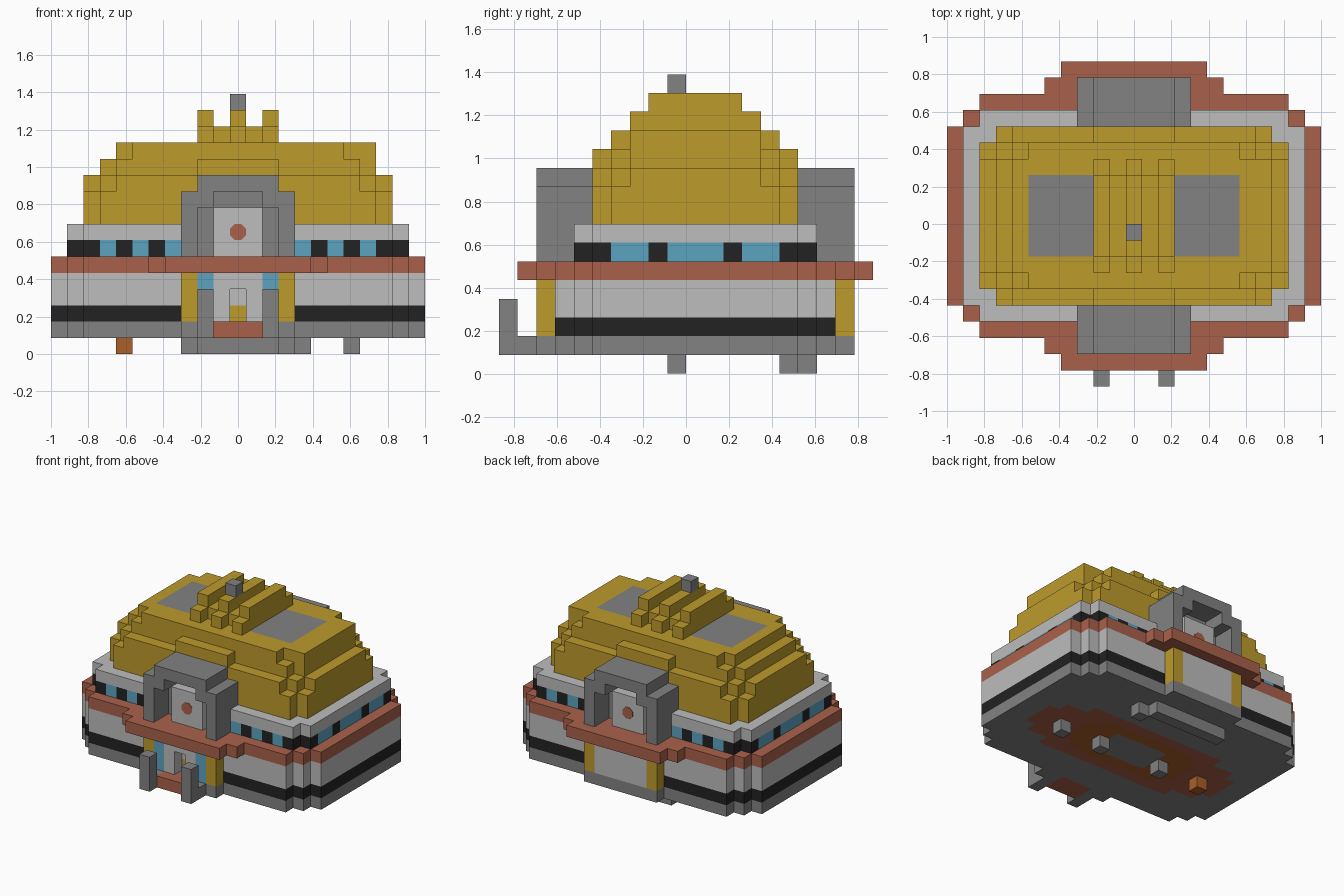
import bpy
import bmesh
from mathutils import Vector, Matrix

if "Cube" in bpy.data.objects:
    bpy.data.objects.remove(bpy.data.objects["Cube"])

UNIT = 2 / 23      # edge of one block
MID_X, MID_Y = 11.5, 10
DEPTH = 21         # front and back mirror about half of this


def material(name, hex_code):
    def linear(c):
        return c / 12.92 if c <= 0.04045 else ((c + 0.055) / 1.055) ** 2.4
    rgb = [linear(int(hex_code[i:i + 2], 16) / 255) for i in (0, 2, 4)]
    mat = bpy.data.materials.new(name)
    mat.use_nodes = True
    mat.diffuse_color = (*rgb, 1)
    bsdf = mat.node_tree.nodes["Principled BSDF"]
    bsdf.inputs["Base Color"].default_value = (*rgb, 1)
    bsdf.inputs["Roughness"].default_value = 0.9
    return mat


gold = material("gold", "BD9B2C")
grey = material("grey", "828282")
white = material("light grey", "BDBDBD")
black = material("black", "222222")
red = material("brick red", "AA614A")
blue = material("window blue", "5CA4C0")
orange = material("orange", "AA602B")

cells = {}         # block position -> part name
part_material = {}


def fill(part, mat, xs, ys, zs):
    """Fill a box of blocks; later parts replace earlier ones."""
    part_material[part] = mat
    for x in range(*xs):
        for y in range(*ys):
            for z in range(*zs):
                cells[x, y, z] = part


def carve(xs, ys, zs):
    for x in range(*xs):
        for y in range(*ys):
            for z in range(*zs):
                cells.pop((x, y, z), None)


def plan(part, mat, steps, zs):
    """Stepped outline: each step is (x inset, front y), mirrored both ways."""
    for inset, front in steps:
        fill(part, mat, (inset, 23 - inset), (front, DEPTH - front), zs)


def both(span):
    """A y span and its mirror image at the back."""
    return span, (DEPTH - span[1], DEPTH - span[0])


# Lower storey
outline = [(0, 5), (1, 4), (2, 3)]
plan("base", grey, outline, (1, 2))
plan("lower_stripe", black, outline, (2, 3))
plan("lower_wall", white, outline, (3, 5))
plan("ledge", red, outline + [(6, 2), (7, 1)], (5, 6))

# Upper storey with its band of windows
upper = [(1, 5), (2, 4)]
plan("window_band", black, upper, (6, 7))
plan("upper_wall", white, upper, (7, 8))
for ys in both((4, 5)):
    for x in (3, 5, 7, 15, 17, 19):
        fill("windows", blue, (x, x + 1), ys, (6, 7))
for xs in ((1, 2), (21, 22)):
    for ys in ((6, 8), (9, 12), (13, 15)):
        fill("windows", blue, xs, ys, (6, 7))

# Stepped roof
plan("roof", gold, [(2, 6), (3, 5)], (8, 10))
plan("roof", gold, [(2, 7), (3, 6), (4, 5)], (10, 11))
plan("roof", gold, [(3, 7), (4, 6), (9, 5)], (11, 12))
plan("roof", gold, [(4, 7), (5, 6)], (12, 13))
fill("roof", gold, (19, 20), (7, 14), (12, 13))
for xs in ((5, 9), (14, 18)):
    fill("roof_panels", grey, xs, (8, 13), (12, 13))

# Roof ridges and the antenna
fill("ridges", gold, (9, 14), (8, 13), (13, 14))
for x in (9, 11, 13):
    fill("ridges", gold, (x, x + 1), (7, 14), (13, 14))
    fill("ridges", gold, (x, x + 1), (8, 13), (14, 15))
fill("antenna", grey, (11, 12), (9, 10), (15, 16))

# Arched dormers with a box inside, front and back
for frame, opening, box in zip(both((2, 5)), both((2, 4)), both((3, 4))):
    fill("dormers", grey, (8, 15), frame, (6, 10))
    fill("dormers", grey, (9, 14), frame, (10, 11))
    carve((9, 14), opening, (6, 9))
    carve((10, 13), opening, (9, 10))
    fill("dormer_boxes", white, (10, 13), box, (6, 9))

# Door bays, front and back
for ys in both((2, 3)):
    fill("base", grey, (8, 15), ys, (1, 2))
    fill("bay_wall", white, (9, 14), ys, (2, 5))
    for x in (8, 14):
        fill("bay_columns", gold, (x, x + 1), ys, (2, 5))

# Front entrance
for x in (9, 13):
    fill("entrance_glass", blue, (x, x + 1), (2, 3), (2, 5))
    fill("entrance_posts", grey, (x, x + 1), (0, 1), (1, 4))
carve((11, 12), (2, 3), (2, 4))
fill("door_plate", gold, (11, 12), (3, 4), (2, 3))
fill("base", grey, (9, 14), (1, 2), (1, 2))
fill("doorstep", red, (10, 13), (1, 3), (1, 2))

# Pattern on the underside
for inset, front in ((2, 8), (3, 7), (5, 6)):
    fill("underside_patch", red, (inset, 23 - inset), (front, 19 - front), (1, 2))
for inset, front in ((6, 8), (7, 7)):
    fill("underside_ring", orange, (inset, 23 - inset), (front, 19 - front), (1, 2))
fill("base", grey, (8, 15), (9, 10), (1, 2))
fill("base", grey, (9, 14), (8, 11), (1, 2))

# Feet and rear bar
for x in (8, 14, 18):
    fill("feet", grey, (x, x + 1), (9, 10), (0, 1))
fill("orange_foot", orange, (4, 5), (9, 10), (0, 1))
fill("rear_bar", grey, (8, 15), (16, 17), (0, 1))
fill("rear_bar", grey, (15, 16), (15, 16), (0, 1))


def place(x, y, z):
    return Vector((x - MID_X, y - MID_Y, z)) * UNIT


def make_object(name, bm, mat):
    mesh = bpy.data.meshes.new(name)
    bm.to_mesh(mesh)
    bm.free()
    mesh.materials.append(mat)
    obj = bpy.data.objects.new(name, mesh)
    bpy.context.collection.objects.link(obj)
    return obj


def build_part(part):
    """Make one object from the open sides of a part's blocks."""
    bm = bmesh.new()
    corners = {}

    def vert(p):
        if p not in corners:
            corners[p] = bm.verts.new(place(*p))
        return corners[p]

    for cell in [c for c, owner in cells.items() if owner == part]:
        for axis in range(3):
            for side in (0, 1):
                neighbour = list(cell)
                neighbour[axis] += 2 * side - 1
                if tuple(neighbour) in cells:
                    continue
                loop = []
                for u, v in ((0, 0), (1, 0), (1, 1), (0, 1)):
                    p = list(cell)
                    p[axis] += side
                    p[(axis + 1) % 3] += u
                    p[(axis + 2) % 3] += v
                    loop.append(vert(tuple(p)))
                bm.faces.new(loop if side else loop[::-1])
    make_object(part, bm, part_material[part])


for part in part_material:
    build_part(part)

# Eight-sided buttons on the dormer boxes
for name, y in (("front_button", 3), ("back_button", DEPTH - 3)):
    bm = bmesh.new()
    bmesh.ops.create_cone(bm, cap_ends=True, segments=8, radius1=0.046,
                          radius2=0.046, depth=0.008)
    bmesh.ops.rotate(bm, verts=bm.verts, matrix=Matrix.Rotation(0.3927, 3, "Z"))
    bmesh.ops.rotate(bm, verts=bm.verts, matrix=Matrix.Rotation(1.5708, 3, "X"))
    bmesh.ops.translate(bm, verts=bm.verts, vec=place(MID_X, y, 7.5))
    make_object(name, bm, red)
